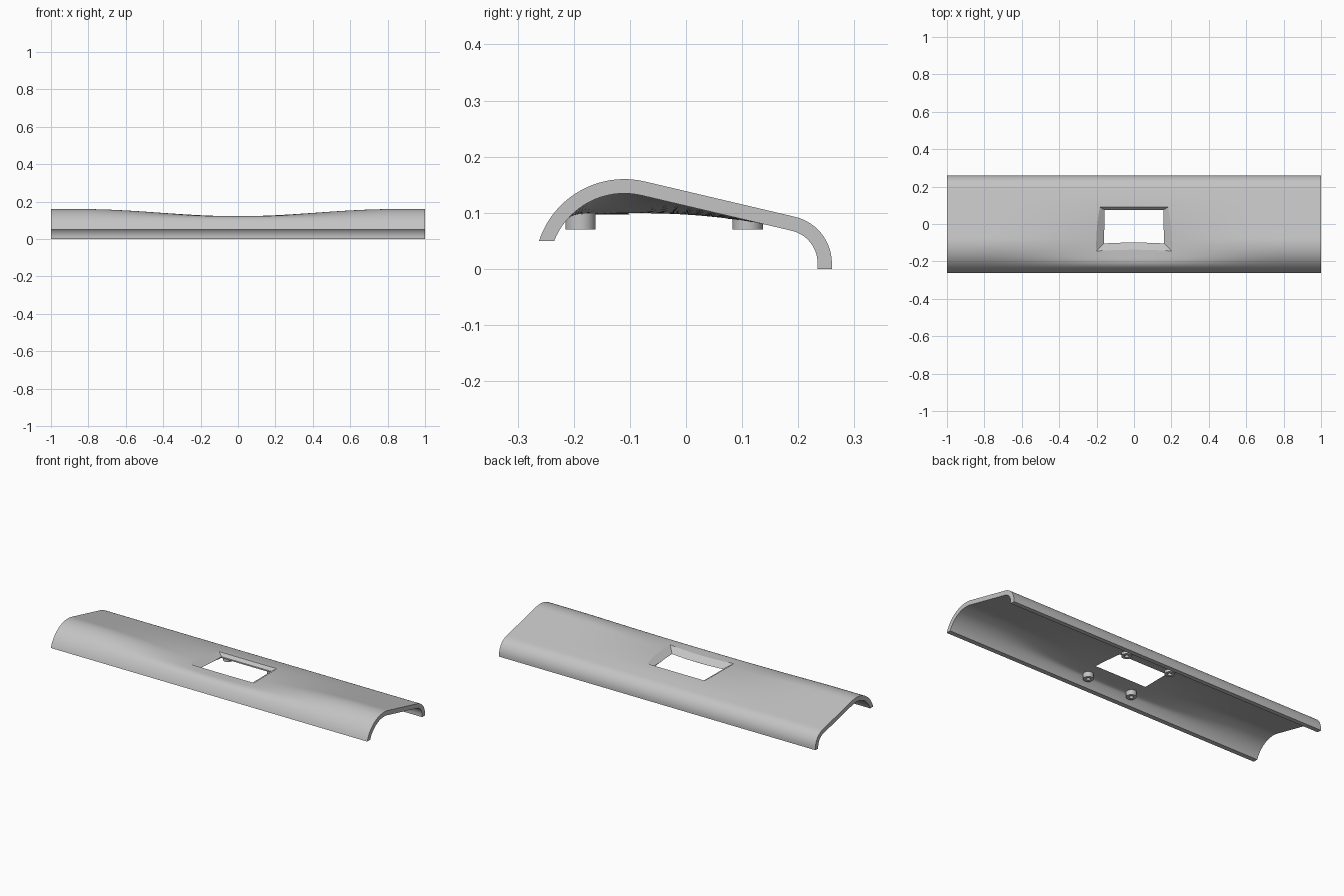
import bpy, bmesh
from math import sin, cos, pi, radians, hypot
from mathutils import Vector

cube = bpy.data.objects.get("Cube")
if cube:
    bpy.data.objects.remove(cube, do_unlink=True)

THICK = 0.0255
SEGMENTS = 72

grey = bpy.data.materials.new("plain grey")
grey.use_nodes = True
colour = (0.55, 0.55, 0.55, 1)
grey.diffuse_color = colour
grey.node_tree.nodes["Principled BSDF"].inputs["Base Color"].default_value = colour


def make_object(name, bm):
    bmesh.ops.recalc_face_normals(bm, faces=bm.faces)
    mesh = bpy.data.meshes.new(name)
    bm.to_mesh(mesh)
    bm.free()
    mesh.materials.append(grey)
    obj = bpy.data.objects.new(name, mesh)
    bpy.context.collection.objects.link(obj)
    return obj


def select_only(obj):
    bpy.ops.object.select_all(action='DESELECT')
    obj.select_set(True)
    bpy.context.view_layer.objects.active = obj


def arc(cy, cz, r, start, end, steps):
    angles = [radians(start + (end - start) * i / steps) for i in range(steps + 1)]
    return [(cy + r * cos(a), cz + r * sin(a)) for a in angles]


# Outer profile of the shell ends: front curve, sloping top, rear curve
front = arc(-0.11, 0, 0.16, 161.8, 77, 24)
rear = arc(0.175, 0.01, 0.085, 77, 0, 14)
(y0, z0), (y1, z1) = front[-1], rear[0]
slope = [(y0 + (y1 - y0) * t / 12, z0 + (z1 - z0) * t / 12) for t in range(1, 12)]
end_profile = front + slope + rear + [(0.26, 0)]


# Height of the flattened middle of the shell
def flattened(y, z):
    cap = 0.122 - 0.45 * max(0, y + 0.05) ** 2
    k = 0.02
    if y < -0.1:
        h = max(k - abs(z - cap), 0) / k
        return min(z, cap) - h * h * k / 4
    return min(z, cap)


def section(x):
    w = (1 + cos(pi * min(abs(x) / 0.85, 1))) / 2
    outer = [(y, z + w * (flattened(y, z) - z)) for y, z in end_profile]
    inner = []
    last = len(outer) - 1
    for i, (y, z) in enumerate(outer):
        a, b = outer[max(i - 1, 0)], outer[min(i + 1, last)]
        dy, dz = b[0] - a[0], b[1] - a[1]
        length = hypot(dy, dz)
        inner.append((y + dz / length * THICK, z - dy / length * THICK))
    # Level lower lips
    inner[0] = (outer[0][0] + THICK, outer[0][1])
    inner[-1] = (outer[-1][0] - THICK, 0)
    return [Vector((x, y, z)) for y, z in outer + inner[::-1]]


# Curved shell lofted along its length
bm = bmesh.new()
rings = [[bm.verts.new(p) for p in section(-1 + 2 * s / SEGMENTS)]
         for s in range(SEGMENTS + 1)]
n = len(rings[0])
for a, b in zip(rings, rings[1:]):
    for i in range(n):
        j = (i + 1) % n
        bm.faces.new((a[i], a[j], b[j], b[i]))
for ring in (rings[0], rings[-1]):
    for i in range(n // 2 - 1):
        bm.faces.new((ring[i], ring[i + 1], ring[n - 2 - i], ring[n - 1 - i]))
shell = make_object("curved_shell", bm)

# Window cutter: straight below, flared above
bm = bmesh.new()
levels = [(0.0, 0), (0.097, 0), (0.145, 1)]
loops = []
for z, flare in levels:
    hx = 0.157 + 0.072 * flare
    ya, yb = -0.1 - 0.072 * flare, 0.075 + 0.044 * flare
    loops.append([bm.verts.new(p) for p in
                  ((-hx, ya, z), (hx, ya, z), (hx, yb, z), (-hx, yb, z))])
for a, b in zip(loops, loops[1:]):
    for i in range(4):
        j = (i + 1) % 4
        bm.faces.new((a[i], a[j], b[j], b[i]))
bm.faces.new(loops[0])
bm.faces.new(loops[-1])
cutter = make_object("window_cutter", bm)
cutter.hide_render = True

cut = shell.modifiers.new("window", 'BOOLEAN')
cut.operation = 'DIFFERENCE'
cut.solver = 'EXACT'
cut.object = cutter
select_only(shell)
bpy.ops.object.modifier_apply(modifier=cut.name)
bpy.data.objects.remove(cutter, do_unlink=True)
bpy.ops.object.shade_smooth_by_angle(angle=radians(25))


# Screw bosses under the shell, each with a blind hole
def screw_boss(name, x, y, top):
    bm = bmesh.new()
    sides = 32
    outline = [(0.027, top), (0.027, 0.07), (0.011, 0.07), (0.011, top - 0.008)]
    loops = [[bm.verts.new((x + r * cos(2 * pi * i / sides),
                            y + r * sin(2 * pi * i / sides), z))
              for i in range(sides)] for r, z in outline]
    for a, b in zip(loops, loops[1:]):
        for i in range(sides):
            j = (i + 1) % sides
            bm.faces.new((a[i], a[j], b[j], b[i]))
    bm.faces.new(loops[0])
    bm.faces.new(loops[-1])
    boss = make_object(name, bm)
    select_only(boss)
    bpy.ops.object.shade_smooth_by_angle(angle=radians(30))


for side, x in (("left", 0.14), ("right", -0.14)):
    screw_boss("front_" + side + "_screw_boss", x, -0.188, 0.1)
    screw_boss("rear_" + side + "_screw_boss", x, 0.11, 0.095)
